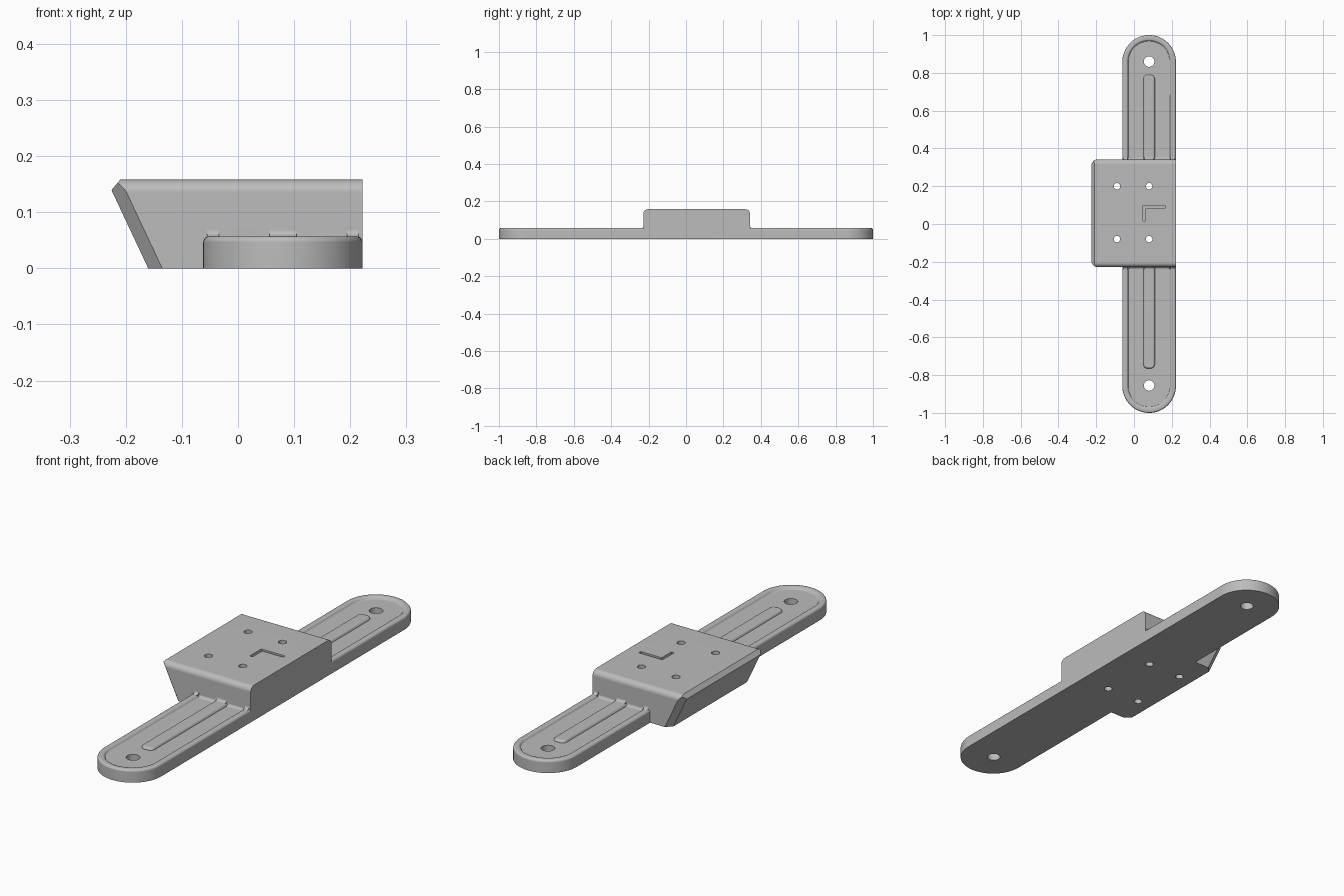
import bpy, bmesh
from math import sin, cos, pi, radians
from mathutils import Vector

if "Cube" in bpy.data.objects:
    bpy.data.objects.remove(bpy.data.objects["Cube"])

grey = bpy.data.materials.new("plain_grey")
grey.use_nodes = True
grey.diffuse_color = (0.5, 0.5, 0.5, 1)
grey.node_tree.nodes["Principled BSDF"].inputs["Base Color"].default_value = (0.5, 0.5, 0.5, 1)

MID = 0.08             # centre line of the long plate
HALF = 0.142           # half width of the long plate
FLOOR, RIM, TOP = 0.046, 0.057, 0.158
FRONT, BACK = -0.228, 0.342
SLOPE = 0.47           # lean of the left block face


def loft(name, rings, cuts=()):
    """Closed solid through equal rings, then trimmed by planes."""
    bm = bmesh.new()
    loops = [[bm.verts.new([round(c, 5) for c in p]) for p in ring] for ring in rings]
    n = len(loops[0])
    for a, b in zip(loops, loops[1:]):
        for i in range(n):
            j = (i + 1) % n
            bm.faces.new((a[i], a[j], b[j], b[i]))
    bm.faces.new(loops[0])
    bm.faces.new(loops[-1])
    bmesh.ops.remove_doubles(bm, verts=bm.verts, dist=1e-5)
    for point, normal in cuts:
        geom = bm.verts[:] + bm.edges[:] + bm.faces[:]
        bmesh.ops.bisect_plane(bm, geom=geom, plane_co=Vector(point),
                               plane_no=Vector(normal).normalized(), clear_outer=True)
        bmesh.ops.holes_fill(bm, edges=[e for e in bm.edges if e.is_boundary])
    bmesh.ops.recalc_face_normals(bm, faces=bm.faces)
    mesh = bpy.data.meshes.new(name)
    bm.to_mesh(mesh)
    bm.free()
    mesh.materials.append(grey)
    obj = bpy.data.objects.new(name, mesh)
    bpy.context.collection.objects.link(obj)
    return obj


def outline(half, y0, y1, r, inset, z, steps=16):
    """Rounded rectangle around the centre line."""
    pts = []
    for k, (sx, cy) in enumerate(((1, y1 - r), (-1, y1 - r), (-1, y0 + r), (1, y0 + r))):
        for i in range(steps + 1):
            a = (k + i / steps) * pi / 2
            pts.append((MID + sx * (half - r) + (r - inset) * cos(a),
                        cy + (r - inset) * sin(a), z))
    return pts


def prism(name, profile, x0, x1, cuts=()):
    return loft(name, [[(x, y, z) for y, z in profile] for x in (x0, x1)], cuts)


def box(name, x0, x1, y0, y1, z0, z1):
    return prism(name, [(y0, z0), (y1, z0), (y1, z1), (y0, z1)], x0, x1)


def cylinder(name, x, y, r, steps=32):
    return loft(name, [[(x + r * cos(2 * pi * i / steps), y + r * sin(2 * pi * i / steps), z)
                        for i in range(steps)] for z in (-0.1, 0.3)])


def combine(target, other, operation):
    mod = target.modifiers.new(other.name, "BOOLEAN")
    mod.operation, mod.solver, mod.object = operation, "EXACT", other
    bpy.context.view_layer.objects.active = target
    bpy.ops.object.modifier_apply(modifier=mod.name)
    bpy.data.objects.remove(other)


# Long plate with rounded ends, raised rim and sunken floor
plate_steps = ((0, 0), (0, 0.047), (0.001, 0.051), (0.004, 0.055), (0.008, RIM),
               (0.022, RIM), (0.026, 0.0555), (0.029, 0.052), (0.031, 0.048), (0.034, FLOOR))
bracket = loft("mounting_bracket", [outline(HALF, -1, 1, HALF, d, z) for d, z in plate_steps])

# Central stiffening rib
rib_steps = ((0, 0.03), (0, 0.048), (0.002, 0.052), (0.005, 0.0555), (0.009, RIM))
combine(bracket, loft("centre_rib", [outline(0.03, -0.765, 0.79, 0.022, d, z, 8)
                                     for d, z in rib_steps]), "UNION")

# Block with rounded top edges, leaning face and chamfered corners
R = 0.024
profile = [(FRONT, 0), (BACK, 0)]
for start, cy in ((0, BACK - R), (pi / 2, FRONT + R)):
    for i in range(9):
        a = start + i * pi / 16
        profile.append((cy + R * cos(a), TOP - R + R * sin(a)))
block = prism("block", profile, -0.3, MID + HALF, (
    ((-0.16, 0, 0), (-1, 0, -SLOPE)),
    ((-0.21, 0, TOP), (-0.018, 0, 0.015)),
    ((-0.135, FRONT, 0), (-1, -1, -SLOPE)),
    ((-0.135, BACK, 0), (-1, 1, -SLOPE))))
combine(bracket, block, "UNION")

# Fillets where the floor, rims and rib meet the block
for face, s in ((FRONT, -1), (BACK, 1)):
    for x0, x1, z in ((-0.048, 0.208, FLOOR), (-0.055, -0.034, RIM),
                      (0.056, 0.104, RIM), (0.194, 0.215, RIM)):
        r = 0.012
        arc = [(face + s * r * (1 - sin(i * pi / 12)), z + r * (1 - cos(i * pi / 12)))
               for i in range(7)]
        shape = [(face - s * 0.02, z - 0.01), (face + s * r, z - 0.01)] + arc
        shape.append((face - s * 0.02, z + r))
        combine(bracket, prism("fillet", shape, x0, x1), "UNION")

# Screw holes in the plate ends and the block
for x, y, r in ((MID, 0.86, 0.028), (MID, -0.855, 0.028),
                (-0.09, 0.2, 0.017), (MID, 0.2, 0.017),
                (-0.09, -0.08, 0.017), (MID, -0.08, 0.017)):
    combine(bracket, cylinder("screw_hole", x, y, r), "DIFFERENCE")

# Angled alignment groove in the block top
for x0, x1, y0, y1 in ((0.048, 0.165, 0.083, 0.097), (0.048, 0.062, 0.015, 0.09)):
    combine(bracket, box("groove", x0, x1, y0, y1, 0.14, 0.2), "DIFFERENCE")

# Smooth fillets, crisp edges and flat faces
bpy.ops.object.select_all(action="DESELECT")
bracket.select_set(True)
bpy.context.view_layer.objects.active = bracket
bpy.ops.object.shade_smooth_by_angle(angle=radians(35))
normals = bracket.modifiers.new("flat_face_normals", "WEIGHTED_NORMAL")
normals.keep_sharp = True
